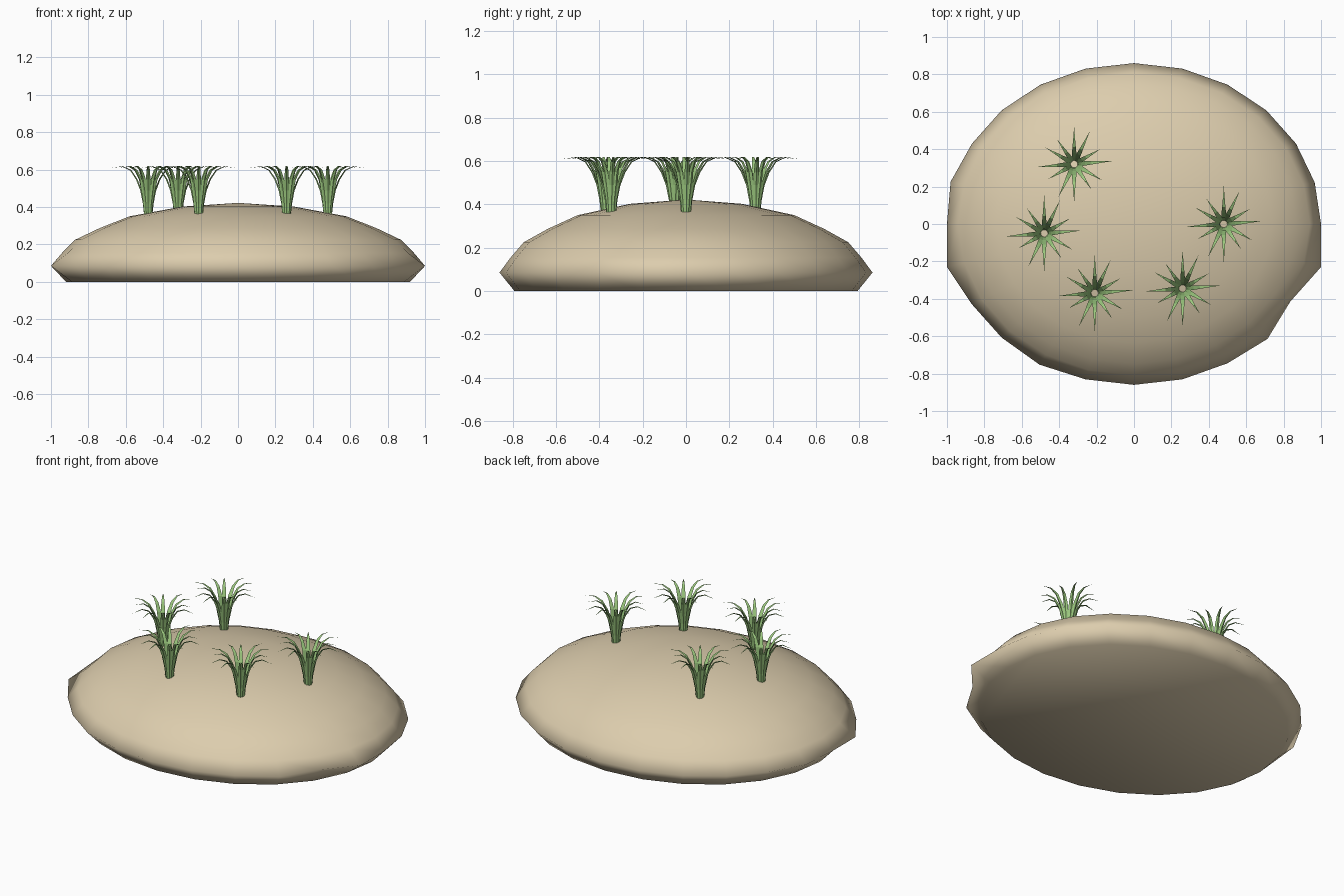
import bpy
import bmesh
from math import cos, sin, tau
from mathutils import Vector

if "Cube" in bpy.data.objects:
    bpy.data.objects.remove(bpy.data.objects["Cube"], do_unlink=True)


def material(name, rgb):
    m = bpy.data.materials.new(name)
    m.use_nodes = True
    m.diffuse_color = (*rgb, 1)
    m.node_tree.nodes["Principled BSDF"].inputs["Base Color"].default_value = (*rgb, 1)
    return m


def finish(bm, name, mat, smooth):
    bmesh.ops.recalc_face_normals(bm, faces=bm.faces)
    for f in bm.faces:
        f.smooth = smooth
    mesh = bpy.data.meshes.new(name)
    bm.to_mesh(mesh)
    bm.free()
    mesh.materials.append(mat)
    obj = bpy.data.objects.new(name, mesh)
    bpy.context.collection.objects.link(obj)
    return obj


def skin(bm, rings):
    """Join successive vertex rings with quads."""
    for a, b in zip(rings, rings[1:]):
        n = len(a)
        for i in range(n):
            j = (i + 1) % n
            bm.faces.new((a[i], a[j], b[j], b[i]))


def fan(bm, ring, tip):
    for i, v in enumerate(ring):
        bm.faces.new((v, ring[(i + 1) % len(ring)], tip))


sand = material("sand", (0.72, 0.61, 0.42))
green = material("grass green", (0.33, 0.58, 0.21))

# Sand mound: oval rings with a slightly uneven rim
SEGMENTS = 24
profile = [(0.3, 0.402), (0.58, 0.35), (0.74, 0.287), (0.87, 0.225),
           (0.94, 0.155), (1.0, 0.085), (0.92, 0.0)]
rim_bumps = {11: 1.015, 13: 1.035, 16: 1.01, 21: 1.01, 22: 0.965, 23: 1.035}
bm = bmesh.new()
rings = []
for r, z in profile:
    ring = []
    for i in range(SEGMENTS):
        a = tau * i / SEGMENTS
        k = r * (rim_bumps.get(i, 1) if r == 1 else 1)
        ring.append(bm.verts.new((k * cos(a), 0.86 * k * sin(a), z)))
    rings.append(ring)
skin(bm, rings)
fan(bm, rings[0], bm.verts.new((0, 0, 0.422)))
bm.faces.new(rings[-1])
finish(bm, "sand_mound", sand, True)

# Grass tuft: arching, tapering blades bundled into a stalk
# Each step is distance from the middle, height, half width
blade_path = [(0.016, 0.34, 0.009), (0.024, 0.42, 0.010), (0.036, 0.49, 0.013),
              (0.058, 0.55, 0.012), (0.09, 0.598, 0.009), (0.135, 0.618, 0.005)]
blade_tip = (0.2, 0.608)
blade_lengths = [0.95, 0.82, 0.88, 1.02, 0.8, 0.98]
BLADES = 12
bm = bmesh.new()
for i in range(BLADES):
    a = tau * (i + 0.5 * (i % 2) * 0.3) / BLADES + tau / 4
    out = Vector((cos(a), sin(a), 0))
    side = Vector((-sin(a), cos(a), 0))
    reach = blade_lengths[i % 6] if i % 3 else 1.02
    rings = []
    for step, (r, z, w) in enumerate(blade_path):
        spread = r * (reach if step > 2 else 1)
        mid = out * spread + Vector((0, 0, z))
        keel = out * w * 0.5 - Vector((0, 0, w * 0.5 * step / 5))
        rings.append([bm.verts.new(p) for p in
                      (mid - side * w, mid + keel, mid + side * w)])
    skin(bm, rings)
    bm.faces.new(rings[0])
    fan(bm, rings[-1], bm.verts.new(out * blade_tip[0] * reach + Vector((0, 0, blade_tip[1]))))
tuft = finish(bm, "grass_tuft", green, False)

# Place the tufts around the mound
spots = [(-0.32, 0.32), (-0.48, -0.05), (-0.21, -0.37), (0.26, -0.345), (0.48, 0.0)]
tuft.location = (*spots[0], 0)
for n, spot in enumerate(spots[1:], 2):
    copy = bpy.data.objects.new(f"grass_tuft_{n}", tuft.data)
    copy.location = (*spot, 0)
    bpy.context.collection.objects.link(copy)
